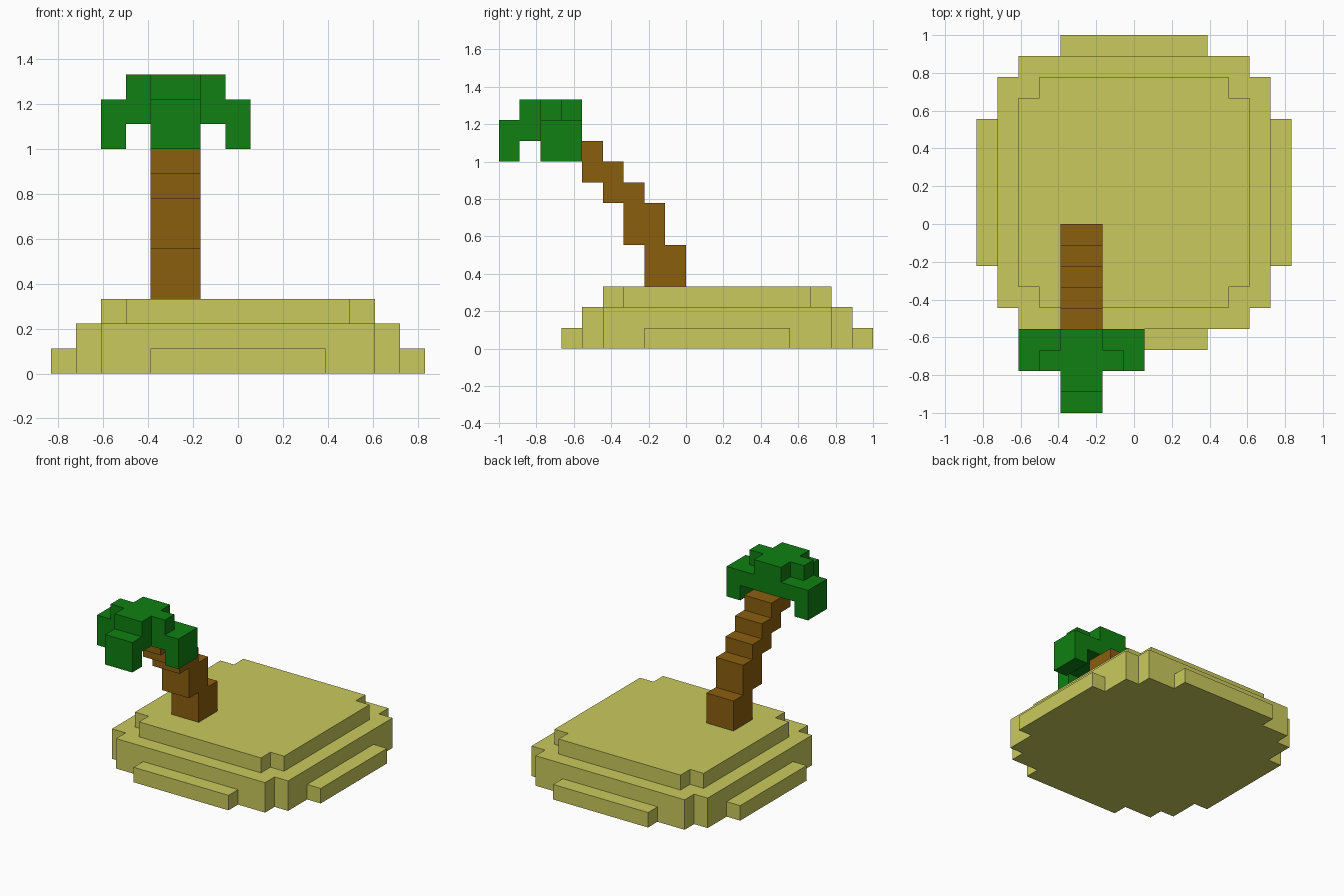
import bpy, bmesh, math
from mathutils import Vector

if "Cube" in bpy.data.objects:
    bpy.data.objects.remove(bpy.data.objects["Cube"])

U = 1 / 9  # edge length of one block


def material(name, rgb):
    m = bpy.data.materials.new(name)
    m.diffuse_color = (*rgb, 1)
    m.use_nodes = True
    m.node_tree.nodes["Principled BSDF"].inputs["Base Color"].default_value = m.diffuse_color
    return m


def build(name, boxes, mat):
    """Merge block boxes (x0, x1, y0, y1, z0, z1) into one clean outer shell."""
    cells = set()
    for x0, x1, y0, y1, z0, z1 in boxes:
        cells |= {(x, y, z)
                  for x in range(round(x0 + .5), round(x1 + .5))
                  for y in range(y0, y1) for z in range(z0, z1)}
    bm = bmesh.new()
    for c in cells:
        for axis in range(3):
            for side in (-1, 1):
                n = list(c)
                n[axis] += side
                if tuple(n) in cells:
                    continue
                a, b = (axis + 1) % 3, (axis + 2) % 3
                quad = []
                for i, j in ((0, 0), (1, 0), (1, 1), (0, 1)):
                    p = list(c)
                    p[axis] += side > 0
                    p[a] += i
                    p[b] += j
                    quad.append(bm.verts.new(((p[0] - .5) * U, p[1] * U, p[2] * U)))
                bm.faces.new(quad if side > 0 else quad[::-1])
    bmesh.ops.remove_doubles(bm, verts=bm.verts[:], dist=1e-4)
    bmesh.ops.dissolve_limit(bm, angle_limit=math.radians(1),
                             verts=bm.verts[:], edges=bm.edges[:])
    me = bpy.data.meshes.new(name)
    bm.to_mesh(me)
    bm.free()
    me.materials.append(mat)
    ob = bpy.data.objects.new(name, me)
    bpy.context.collection.objects.link(ob)


sand = material("sand", (0.59, 0.59, 0.11))
bark = material("bark brown", (0.258, 0.112, 0.0045))
leaf = material("leaf green", (0.005, 0.216, 0.006))

# Island: stepped slabs as half width, y range, z range
slabs = [(3.5, -6, 9, 0, 1), (7.5, -2, 5, 0, 1),
         (5.5, -5, 8, 0, 2), (6.5, -4, 7, 0, 2),
         (4.5, -4, 7, 2, 3), (5.5, -3, 6, 2, 3)]
build("sand_island", [(-w, w, *r) for w, *r in slabs], sand)

# Trunk: two-block-deep steps leaning forward
steps = [(0, 3, 5), (-1, 5, 7), (-2, 7, 8), (-3, 8, 9), (-4, 9, 10)]
build("palm_trunk", [(-3.5, -1.5, y - 2, y, z0, z1) for y, z0, z1 in steps], bark)

# Crown: cross-shaped top, a slab below, drooping side and front fronds
build("palm_leaves", [
    (-4.5, -0.5, -7, -6, 11, 12),
    (-3.5, -1.5, -8, -5, 11, 12),
    (-5.5, 0.5, -7, -5, 10, 11),
    (-3.5, -1.5, -9, -7, 10, 11),
    (-3.5, -1.5, -9, -8, 9, 10),
    (-5.5, -4.5, -7, -5, 9, 10),
    (-0.5, 0.5, -7, -5, 9, 10)], leaf)
